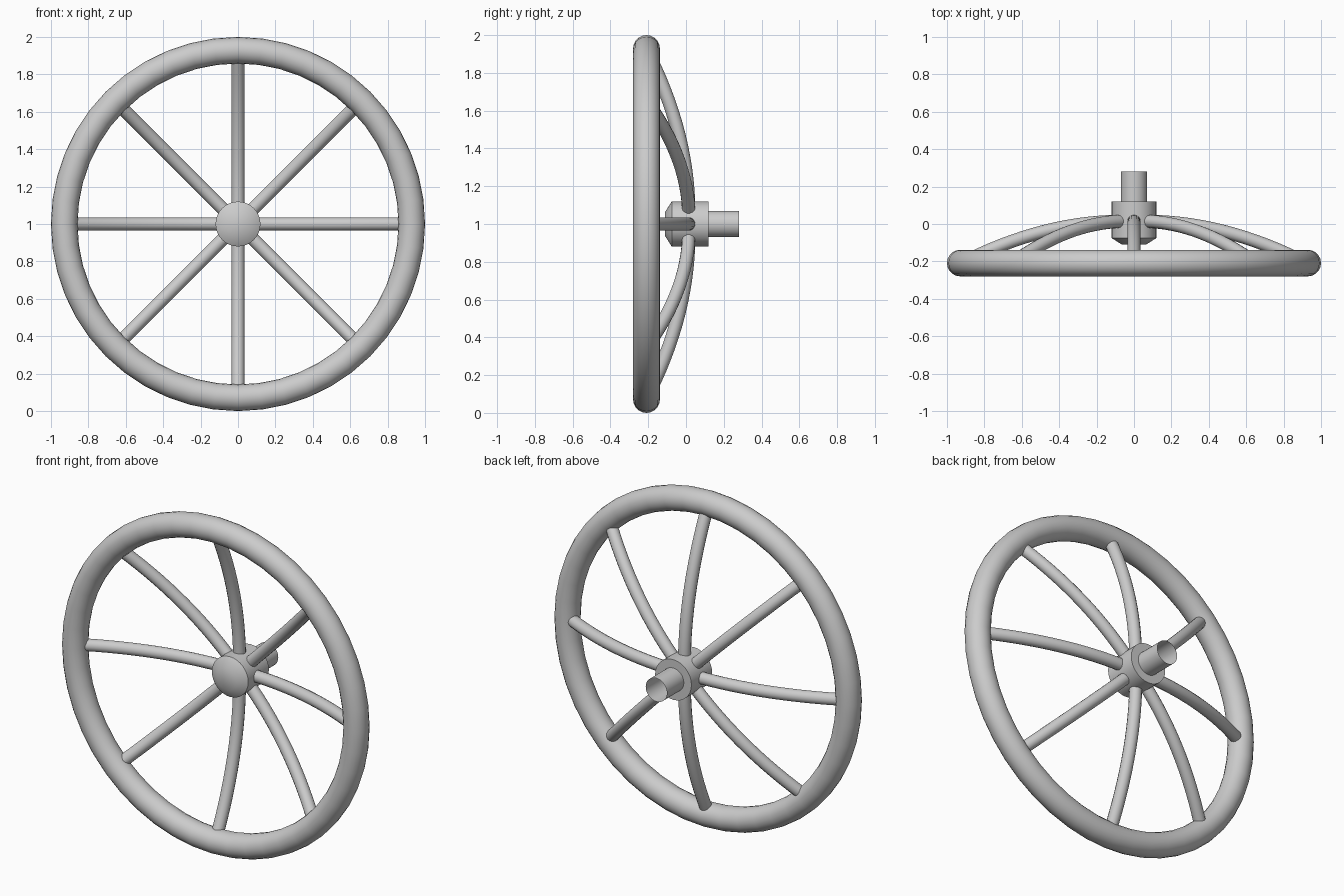
import bpy, bmesh, math
from mathutils import Matrix, Vector

if "Cube" in bpy.data.objects:
    bpy.data.objects.remove(bpy.data.objects["Cube"])

CENTRE = Vector((0, 0, 1))


def smooth(obj, angle=35):
    bpy.ops.object.select_all(action='DESELECT')
    obj.select_set(True)
    bpy.context.view_layer.objects.active = obj
    bpy.ops.object.shade_smooth_by_angle(angle=math.radians(angle))


def lathe(name, profile, segments, cap_front=True):
    """Revolve (radius, y) points about the wheel axle."""
    bm = bmesh.new()
    rings = []
    for r, y in profile:
        rings.append([bm.verts.new((r * math.cos(a), y, r * math.sin(a)))
                      for a in (math.tau * i / segments for i in range(segments))])
    for a, b in zip(rings, rings[1:]):
        for i in range(segments):
            j = (i + 1) % segments
            bm.faces.new((a[i], a[j], b[j], b[i]))
    if cap_front:
        bm.faces.new(rings[0])
    bmesh.ops.recalc_face_normals(bm, faces=bm.faces)
    mesh = bpy.data.meshes.new(name)
    bm.to_mesh(mesh)
    bm.free()
    obj = bpy.data.objects.new(name, mesh)
    obj.location = CENTRE
    bpy.context.collection.objects.link(obj)
    smooth(obj)
    return obj


# Rim
bpy.ops.mesh.primitive_torus_add(major_radius=0.929, minor_radius=0.071,
                                 major_segments=48, minor_segments=20,
                                 location=(0, -0.209, 1), rotation=(math.pi / 2, 0, 0))
rim = bpy.context.object
rim.name = "rim"
smooth(rim)

# Hub with chamfered nose, stepping down to an open-ended axle sleeve
lathe("hub_and_axle", [(0.065, -0.11), (0.12, -0.075), (0.12, 0.12),
                       (0.07, 0.12), (0.07, 0.28)], 32)

# Dished spokes: one curved bar swept outward, repeated around the hub
STEPS, SIDES, COUNT, RADIUS = 14, 14, 8, 0.035
for k in range(COUNT):
    bm = bmesh.new()
    rings = []
    for s in range(STEPS + 1):
        r = 0.05 + 0.84 * s / STEPS
        p = Vector((r, 0.015 - 0.296 * (r - 0.05) ** 2, 0))
        t = Vector((1, -0.592 * (r - 0.05), 0)).normalized()
        n = Vector((-t.y, t.x, 0))
        rings.append([bm.verts.new(p + RADIUS * (n * math.cos(a) + Vector((0, 0, math.sin(a)))))
                      for a in (math.tau * i / SIDES for i in range(SIDES))])
    for a, b in zip(rings, rings[1:]):
        for i in range(SIDES):
            j = (i + 1) % SIDES
            bm.faces.new((a[i], a[j], b[j], b[i]))
    bm.faces.new(rings[0])
    bm.faces.new(rings[-1])
    bmesh.ops.recalc_face_normals(bm, faces=bm.faces)
    bm.transform(Matrix.Rotation(math.tau * k / COUNT, 4, 'Y'))
    mesh = bpy.data.meshes.new("spoke")
    bm.to_mesh(mesh)
    bm.free()
    spoke = bpy.data.objects.new(f"spoke_{k + 1}", mesh)
    spoke.location = CENTRE
    bpy.context.collection.objects.link(spoke)
    smooth(spoke)
